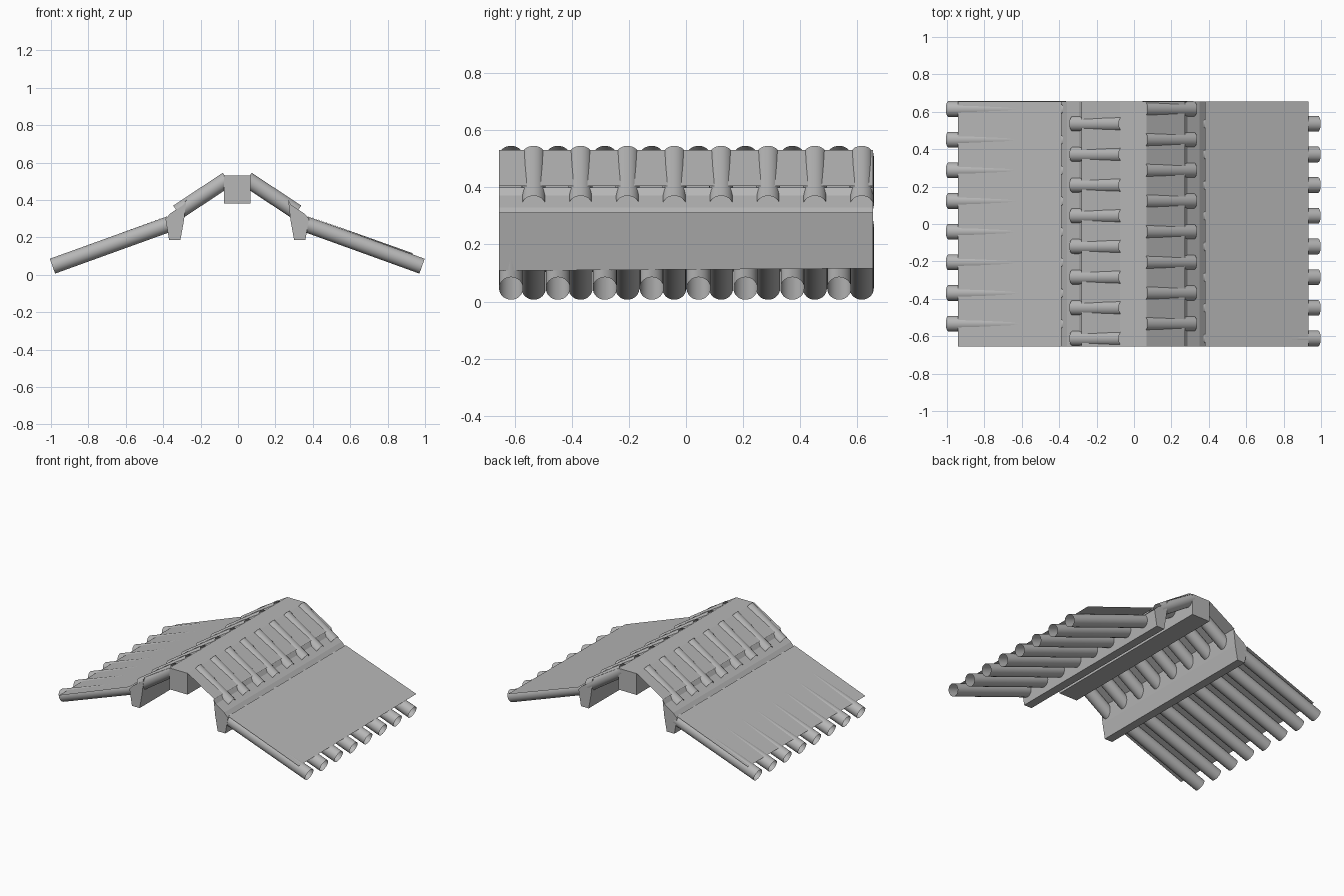
import bpy
import bmesh
import math
from mathutils import Vector, Matrix

if "Cube" in bpy.data.objects:
    bpy.data.objects.remove(bpy.data.objects["Cube"], do_unlink=True)

GREY = (0.47, 0.47, 0.47, 1)
HALF = 0.655      # half length of the roof
MID = -0.004      # plane of symmetry
PITCH = 0.164     # spacing of the poles

mat = bpy.data.materials.new("weathered_grey")
mat.use_nodes = True
mat.diffuse_color = GREY
mat.node_tree.nodes["Principled BSDF"].inputs["Base Color"].default_value = GREY


def finish(name, bm, smooth=False):
    bmesh.ops.recalc_face_normals(bm, faces=bm.faces)
    mesh = bpy.data.meshes.new(name)
    bm.to_mesh(mesh)
    bm.free()
    mesh.materials.append(mat)
    obj = bpy.data.objects.new(name, mesh)
    bpy.context.collection.objects.link(obj)
    for p in mesh.polygons:
        p.use_smooth = smooth
    return obj


def beam(name, profile, side):
    """Extrude an x-z profile along the roof length."""
    bm = bmesh.new()
    face = bm.faces.new([bm.verts.new((MID + side * x, -HALF, z)) for x, z in profile])
    out = bmesh.ops.extrude_face_region(bm, geom=[face])
    verts = [g for g in out["geom"] if isinstance(g, bmesh.types.BMVert)]
    bmesh.ops.translate(bm, verts=verts, vec=(0, 2 * HALF, 0))
    finish(name, bm)


def sheet(name, top, front_low, back_low, side):
    """Thin roof covering from its upper edge to its lower edge."""
    bm = bmesh.new()
    pts = [(top, -HALF), (front_low, -HALF), (back_low, HALF), (top, HALF)]
    face = bm.faces.new([bm.verts.new((MID + side * p[0], y, p[1])) for p, y in pts])
    face.normal_update()
    if face.normal.z < 0:
        face.normal_flip()
    mesh = bpy.data.meshes.new(name)
    bm.to_mesh(mesh)
    bm.free()
    mesh.materials.append(mat)
    bpy.context.collection.objects.link(bpy.data.objects.new(name, mesh))


def poles(name, start, end, radius, first_y, side):
    """Row of eight open tubes running down the slope."""
    bm = bmesh.new()
    a = Vector((MID + side * start[0], 0, start[1]))
    b = Vector((MID + side * end[0], 0, end[1]))
    turn = (b - a).to_track_quat('Z', 'Y').to_matrix().to_4x4()
    for i in range(8):
        spot = (a + b) / 2 + Vector((0, first_y + i * PITCH, 0))
        bmesh.ops.create_cone(bm, cap_ends=False, segments=32, radius1=radius,
                              radius2=radius, depth=(b - a).length,
                              matrix=Matrix.Translation(spot) @ turn)
    finish(name, bm, True)


# Ridge beam
beam("ridge_beam", [(-0.07, 0.38), (0.07, 0.38), (0.07, 0.53), (-0.07, 0.53)], 1)

purlin = [(0.272, 0.4), (0.29, 0.372), (0.355, 0.33), (0.384, 0.3),
          (0.364, 0.185), (0.304, 0.185), (0.285, 0.29)]

# Both roof slopes, with the pole rows staggered
for side, label in ((1, "left"), (-1, "right")):
    upper_y, lower_y = (-0.533, -0.612) if side > 0 else (-0.612, -0.533)
    low_front, low_back = (0.108, 0.116) if side > 0 else (0.104, 0.105)
    beam(label + "_purlin", purlin, side)
    sheet(label + "_upper_cover", (0.07, 0.53), (0.278, 0.404), (0.278, 0.404), side)
    sheet(label + "_lower_cover", (0.384, 0.312), (0.936, low_front), (0.936, low_back), side)
    poles(label + "_upper_poles", (0.054, 0.51), (0.319, 0.335), 0.042, upper_y, side)
    poles(label + "_lower_poles", (0.362, 0.272), (0.988, 0.046), 0.042, lower_y, side)
